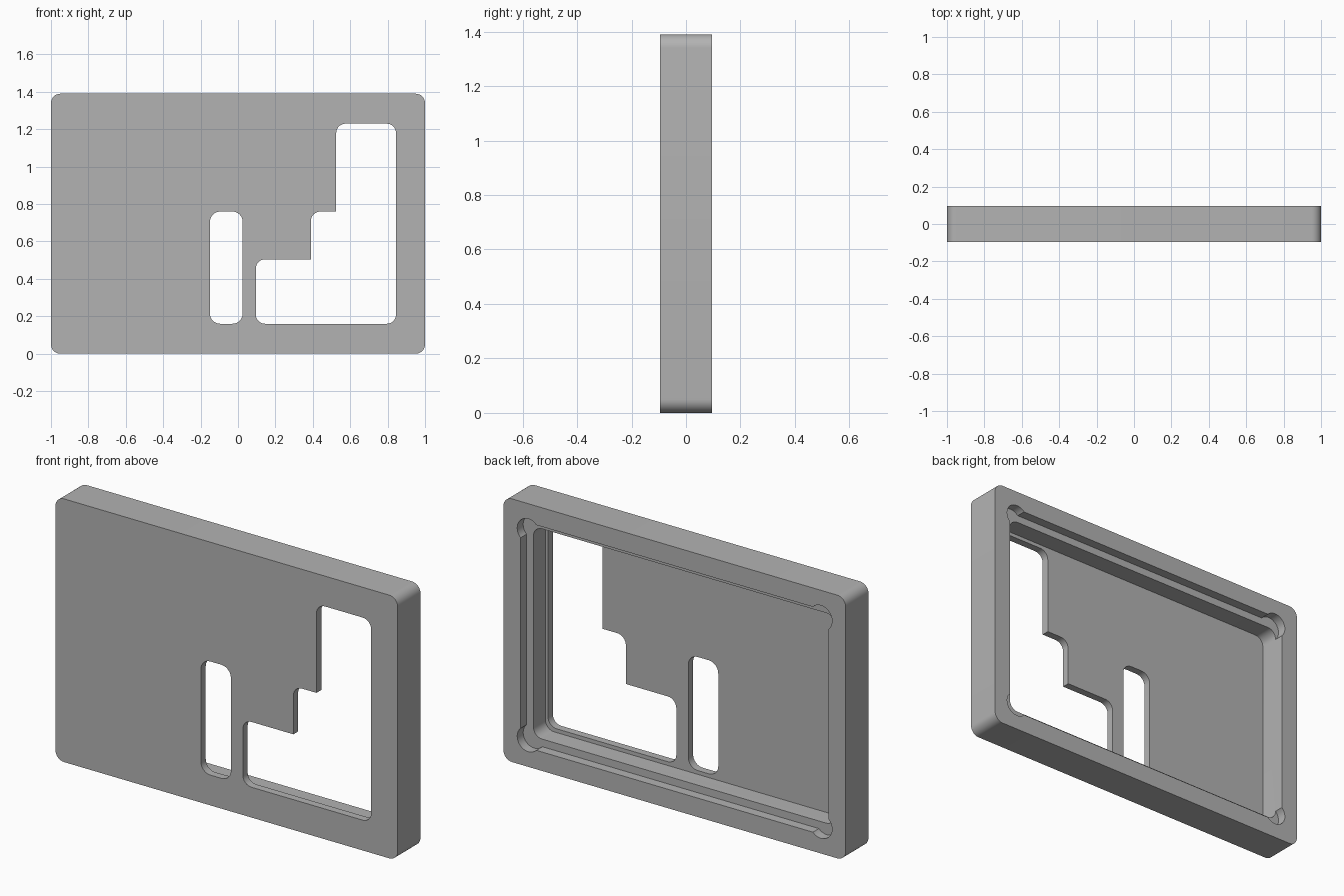
import bpy, bmesh
from math import pi, cos, sin
from mathutils import Vector

cube = bpy.data.objects.get("Cube")
if cube:
    bpy.data.objects.remove(cube, do_unlink=True)

FRONT, BACK = -0.095, 0.095
LEDGE_Y, FLOOR_Y = 0.045, -0.055     # depths of the shallow and the deep recess
HEIGHT = 1.39
BEYOND = 0.2                         # cutters run past the plate


def rounded(points, radius, sharp=(), steps=8):
    """Round the corners of a counter-clockwise outline, except those in sharp."""
    outline = []
    for i, p in enumerate(points):
        p = Vector(p)
        if i in sharp or radius == 0:
            outline.append(p)
            continue
        a = (Vector(points[i - 1]) - p).normalized() * radius
        b = (Vector(points[(i + 1) % len(points)]) - p).normalized() * radius
        for k in range(steps + 1):
            t = k / steps * pi / 2
            outline.append(p + a * (1 - sin(t)) + b * (1 - cos(t)))
    return outline


def rectangle(x0, x1, z0, z1):
    return [(x0, z0), (x1, z0), (x1, z1), (x0, z1)]


def circle(x, z, radius, steps=40):
    return [(x + radius * cos(2 * pi * k / steps), z + radius * sin(2 * pi * k / steps))
            for k in range(steps)]


def extrude(name, outline, y0, y1):
    """Solid with the given x-z outline between two depths."""
    bm = bmesh.new()
    face = bm.faces.new([bm.verts.new((p[0], y0, p[1])) for p in outline])
    ret = bmesh.ops.extrude_face_region(bm, geom=[face])
    verts = [v for v in ret["geom"] if isinstance(v, bmesh.types.BMVert)]
    bmesh.ops.translate(bm, vec=(0, y1 - y0, 0), verts=verts)
    bmesh.ops.recalc_face_normals(bm, faces=bm.faces)
    mesh = bpy.data.meshes.new(name)
    bm.to_mesh(mesh)
    bm.free()
    obj = bpy.data.objects.new(name, mesh)
    bpy.context.collection.objects.link(obj)
    return obj


def cut(target, outline, y0, y1):
    """Subtract an extruded outline from the target."""
    cutter = extrude("cutter", outline, y0, y1)
    cutter.hide_render = True
    mod = target.modifiers.new("cut", "BOOLEAN")
    mod.operation, mod.solver, mod.object = "DIFFERENCE", "EXACT", cutter
    bpy.context.view_layer.update()
    graph = bpy.context.evaluated_depsgraph_get()
    result = bpy.data.meshes.new_from_object(target.evaluated_get(graph))
    target.modifiers.clear()
    target.data = result
    bpy.data.objects.remove(cutter, do_unlink=True)


# Plate with rounded corners
plate = extrude("bezel_plate", rounded(rectangle(-1, 1, 0, HEIGHT), 0.05), FRONT, BACK)

# Shallow back recess with round corner reliefs
cut(plate, rectangle(-0.9, 0.9, 0.1, 1.29), LEDGE_Y, BEYOND)
for x in (-0.855, 0.855):
    for z in (0.145, 1.245):
        cut(plate, circle(x, z, 0.065), LEDGE_Y, BEYOND)

# Deep recess, leaving a ledge on three sides
cut(plate, rounded(rectangle(-0.9, 0.86, 0.14, 1.25), 0.05), FLOOR_Y, BEYOND)

# Tall slot
cut(plate, rounded(rectangle(-0.15, 0.025, 0.16, 0.76), 0.055), -BEYOND, BEYOND)

# Stepped window, inner corners left sharp
steps = [(0.095, 0.16), (0.845, 0.16), (0.845, 1.23), (0.525, 1.23),
         (0.525, 0.76), (0.39, 0.76), (0.39, 0.505), (0.095, 0.505)]
cut(plate, rounded(steps, 0.05, sharp=(4, 6)), -BEYOND, BEYOND)

# Colour and shading
grey = bpy.data.materials.new("plain grey")
grey.use_nodes = True
colour = (0.45, 0.45, 0.45, 1)
grey.diffuse_color = colour
grey.node_tree.nodes["Principled BSDF"].inputs["Base Color"].default_value = colour
plate.data.materials.clear()
plate.data.materials.append(grey)

bpy.ops.object.select_all(action="DESELECT")
plate.select_set(True)
bpy.context.view_layer.objects.active = plate
bpy.ops.object.shade_smooth_by_angle(angle=pi / 6)
